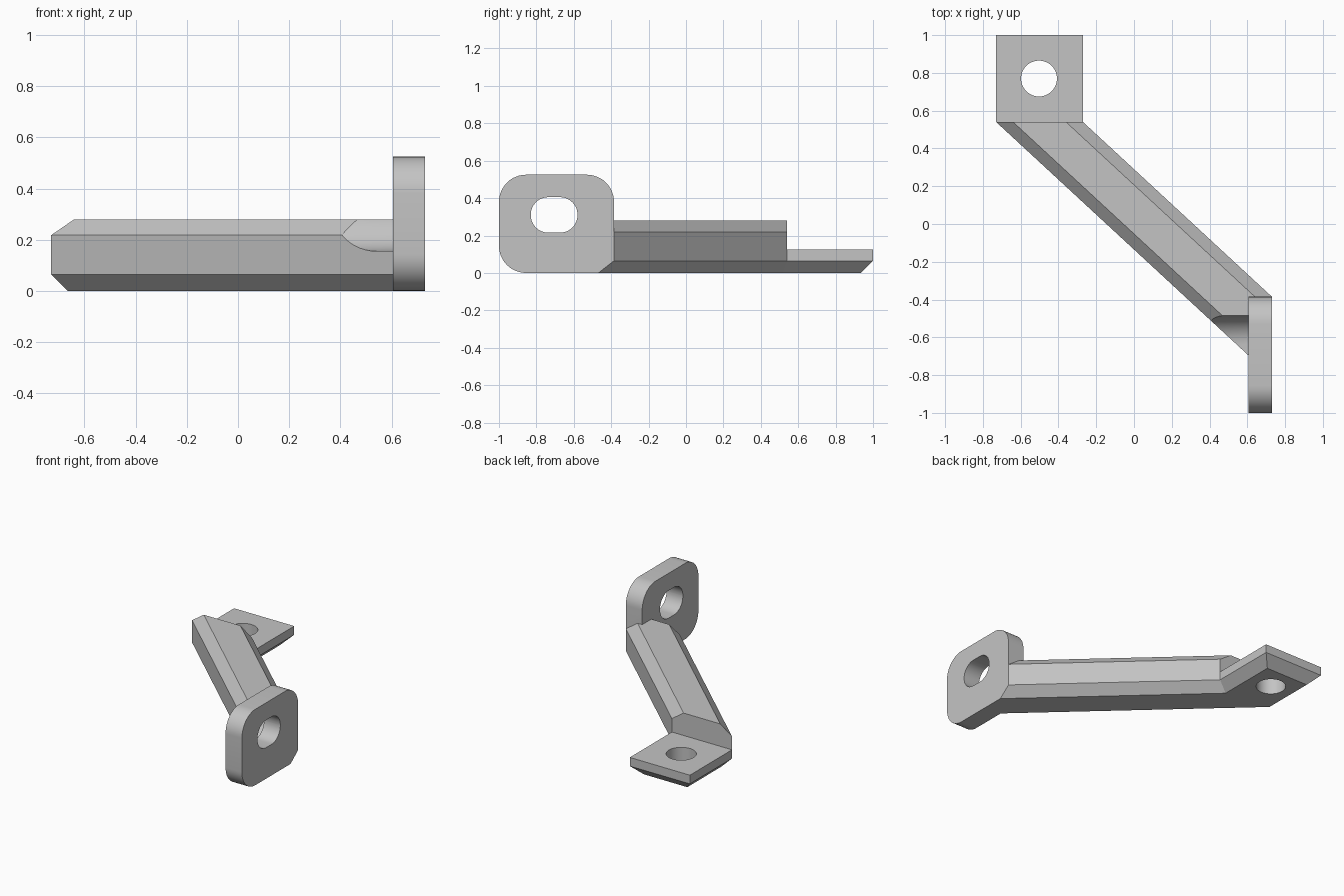
import bpy, bmesh
from math import sin, cos, pi

cube = bpy.data.objects.get("Cube")
if cube:
    bpy.data.objects.remove(cube, do_unlink=True)

grey = bpy.data.materials.new("plain_grey")
grey.use_nodes = True
colour = (0.55, 0.55, 0.55, 1)
grey.diffuse_color = colour
grey.node_tree.nodes["Principled BSDF"].inputs["Base Color"].default_value = colour


def loft(name, rings):
    """Closed solid skinned through rings of equal point count."""
    bm = bmesh.new()
    loops = [[bm.verts.new(p) for p in ring] for ring in rings]
    n = len(loops[0])
    for a, b in zip(loops, loops[1:]):
        for i in range(n):
            j = (i + 1) % n
            bm.faces.new((a[i], a[j], b[j], b[i]))
    bm.faces.new(loops[0][::-1])
    bm.faces.new(loops[-1])
    bmesh.ops.recalc_face_normals(bm, faces=bm.faces)
    mesh = bpy.data.meshes.new(name)
    bm.to_mesh(mesh)
    bm.free()
    mesh.materials.append(grey)
    obj = bpy.data.objects.new(name, mesh)
    bpy.context.collection.objects.link(obj)
    return obj


def at_z(points, z):
    return [(x, y, z) for x, y in points]


def rounded_block(name, x0, x1, cy, cz, half_y, half_z, r, steps=12):
    """Rounded rectangle in the YZ plane, extruded along X."""
    outline = []
    for k, (sy, sz) in enumerate(((1, 1), (-1, 1), (-1, -1), (1, -1))):
        for i in range(steps + 1):
            a = (k + i / steps) * pi / 2
            outline.append((cy + sy * (half_y - r) + r * cos(a),
                            cz + sz * (half_z - r) + r * sin(a)))
    return loft(name, [[(x, y, z) for y, z in outline] for x in (x0, x1)])


def combine(obj, other, operation):
    """Apply a boolean and remove the helper."""
    other.hide_render = True
    mod = obj.modifiers.new(operation, 'BOOLEAN')
    mod.operation = operation
    mod.solver = 'EXACT'
    mod.object = other
    bpy.context.view_layer.objects.active = obj
    bpy.ops.object.modifier_apply(modifier=mod.name)
    bpy.data.objects.remove(other, do_unlink=True)


# Plan dimensions shared by the tab and the slanted arm
LEFT, RIGHT, BACK, BEND, END = -0.73, -0.27, 1.0, 0.54, 0.73
SLOPE, CH, CHX = 0.925, 0.065, 0.09


def arm_y(x_start):
    return BEND - SLOPE * (END - x_start)


outline = [(LEFT, BACK), (LEFT, BEND), (END, arm_y(LEFT)),
           (END, arm_y(RIGHT)), (RIGHT, BEND), (RIGHT, BACK)]
arm_l, arm_r = LEFT + CHX, RIGHT - CHX
mitre = (CHX - CH) * SLOPE
bottom = [(LEFT + CH, BACK - CH), (LEFT + CH, BEND + mitre), (END, arm_y(arm_l)),
          (END, arm_y(arm_r)), (RIGHT - CH, BEND - mitre), (RIGHT - CH, BACK - CH)]
top = [(arm_l, BACK), (arm_l, BEND), (END, arm_y(arm_l)),
       (END, arm_y(arm_r)), (arm_r, BEND), (arm_r, BACK)]

# Arm and tab as one chamfered body
bracket = loft("slanted_bracket", [at_z(bottom, 0), at_z(outline, CH),
                                   at_z(outline, 0.218), at_z(top, 0.28)])

# Step down to the thin tab
step = [(-1, BEND), (0, BEND), (0, 1.2), (-1, 1.2)]
combine(bracket, loft("tab_step", [at_z(step, 0.125), at_z(step, 0.5)]), 'DIFFERENCE')

# Clearance pocket behind the plate
combine(bracket, rounded_block("pocket", 0.25, 0.65, -0.705, 0.31, 0.223, 0.155, 0.154),
        'DIFFERENCE')

# Upright plate with slot
combine(bracket, rounded_block("plate", 0.605, END, -0.6925, 0.2625, 0.3075, 0.2625, 0.145),
        'UNION')
combine(bracket, rounded_block("slot", 0.5, 0.9, -0.705, 0.31, 0.125, 0.095, 0.094),
        'DIFFERENCE')

# Round hole in the tab
circle = [(-0.503 + 0.095 * cos(i * pi / 24), 0.77 + 0.095 * sin(i * pi / 24))
          for i in range(48)]
combine(bracket, loft("tab_hole", [at_z(circle, -0.1), at_z(circle, 0.4)]), 'DIFFERENCE')

# Smooth curved walls, keep edges crisp
bpy.ops.object.select_all(action='DESELECT')
bracket.select_set(True)
bpy.context.view_layer.objects.active = bracket
bpy.ops.object.shade_smooth_by_angle(angle=pi / 6)
